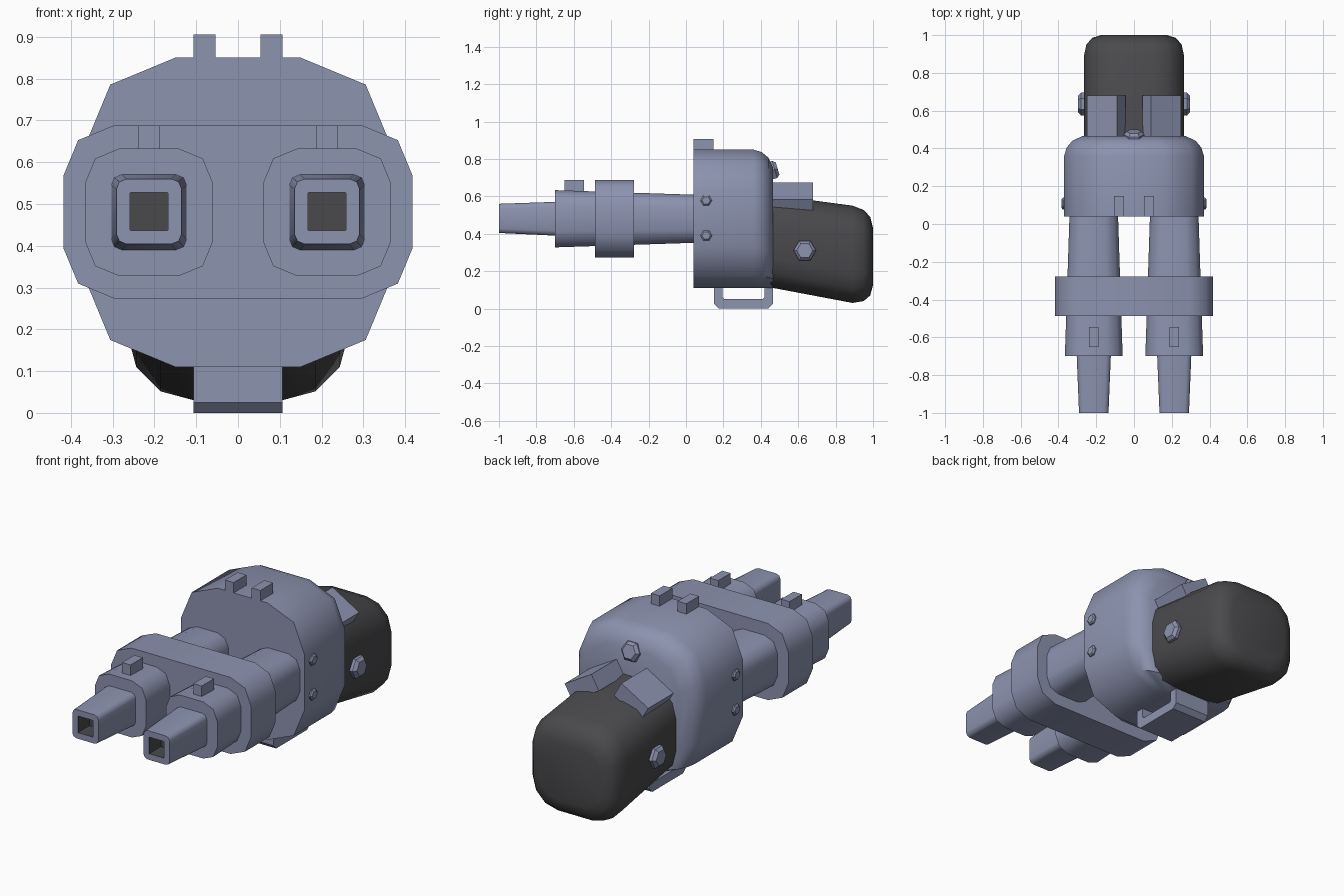
import bpy, bmesh, math
from mathutils import Vector

if "Cube" in bpy.data.objects:
    bpy.data.objects.remove(bpy.data.objects["Cube"])


def material(name, rgb):
    m = bpy.data.materials.new(name)
    m.diffuse_color = (*rgb, 1)
    m.use_nodes = True
    m.node_tree.nodes["Principled BSDF"].inputs["Base Color"].default_value = m.diffuse_color
    return m


STEEL = material("blue_grey_steel", (0.262, 0.292, 0.430))
DARK = material("dark_grip", (0.068, 0.066, 0.071))


def loft(name, rings, mats=(STEEL,), dark_from=None):
    """Skin equal-length rings, cap both ends; bands from dark_from on use the second colour."""
    bm = bmesh.new()
    vs = [[bm.verts.new(p) for p in r] for r in rings]
    n = len(vs[0])
    bm.faces.new(vs[0])
    for b in range(len(vs) - 1):
        for i in range(n):
            j = (i + 1) % n
            f = bm.faces.new((vs[b][i], vs[b][j], vs[b + 1][j], vs[b + 1][i]))
            f.material_index = int(dark_from is not None and b >= dark_from)
    cap = bm.faces.new(vs[-1][::-1])
    cap.material_index = int(dark_from is not None)
    bmesh.ops.recalc_face_normals(bm, faces=bm.faces)
    me = bpy.data.meshes.new(name)
    bm.to_mesh(me)
    bm.free()
    for m in mats:
        me.materials.append(m)
    ob = bpy.data.objects.new(name, me)
    bpy.context.collection.objects.link(ob)
    return ob


def ring(y, cx, cz, hx, hz, r, segs=2):
    """Rounded rectangle in the xz plane at depth y."""
    pts = []
    for q, (sx, sz) in enumerate(((1, 1), (-1, 1), (-1, -1), (1, -1))):
        for k in range(segs + 1):
            a = math.pi / 2 * (q + k / segs)
            pts.append((cx + sx * (hx - r) + r * math.cos(a), y,
                        cz + sz * (hz - r) + r * math.sin(a)))
    return pts


def box(name, x0, x1, y0, y1, z0, z1):
    return loft(name, [[(x0, y, z0), (x1, y, z0), (x1, y, z1), (x0, y, z1)] for y in (y0, y1)])


def bolt(name, centre, axis, r, h):
    """Chamfered hexagonal bolt head standing out along axis."""
    axis = Vector(axis).normalized()
    u = Vector((0, 1, 0)) if abs(axis.x) > 0.5 else Vector((1, 0, 0))
    v = axis.cross(u)
    rings = []
    for rr, d in ((r, -0.03), (r, h * 0.55), (r * 0.72, h)):
        rings.append([Vector(centre) + axis * d + u * rr * math.cos(math.pi / 3 * k)
                      + v * rr * math.sin(math.pi / 3 * k) for k in range(6)])
    return loft(name, rings)


# Main housing: rounded at the back on the top and sides, straight underneath
housing = []
for y, d, r in ((0.04, 0, .22), (0.36, 0, .22), (0.405, .014, .21), (0.44, .043, .195), (0.465, .095, .17)):
    housing.append(ring(y, 0, 0.48 - d / 2, 0.37 - d, 0.37 - d / 2, r))
loft("housing", housing)

# Dark rear grip, sloping down towards the back
grip = []
for y, lo, hi, hx, r in ((0.44, .115, .61, .265, .16), (0.89, .03, .55, .265, .16),
                         (0.95, .04, .527, .252, .15), (0.985, .07, .49, .222, .13),
                         (1.0, .125, .43, .175, .10)):
    grip.append(ring(y, 0, (lo + hi) / 2, hx, (hi - lo) / 2, r, 3))
loft("grip", grip, (DARK,))

# Clamp joining both barrels
loft("barrel_clamp", [ring(y, 0, 0.481, 0.418, 0.207, 0.121) for y in (-0.487, -0.277)])

# Parts repeated on the left and right
for s, side in ((-1, "left"), (1, "right")):
    cx = s * 0.213
    # Barrel widening to the front
    loft("barrel_" + side, [ring(0.06, cx, 0.48, .128, .128, .068),
                            ring(-0.70, cx, 0.48, .153, .153, .083)])
    # Tapered muzzle with a dark square bore
    loft("muzzle_" + side, [ring(-0.68, cx, 0.48, .091, .091, .026),
                            ring(-1.0, cx, 0.482, .078, .078, .024),
                            ring(-1.0, cx, 0.482, .045, .045, .001),
                            ring(-0.90, cx, 0.482, .045, .045, .001)], (STEEL, DARK), 2)
    # Sights on the barrel and the housing
    box("barrel_sight_" + side, cx - .025, cx + .025, -0.65, -0.545, 0.60, 0.688)
    xs = sorted((s * 0.054, s * 0.106))
    box("housing_sight_" + side, *xs, 0.04, 0.148, 0.82, 0.906)
    # Tilted plate hugging the top of the grip
    prof = ((.09, .675), (.25, .582), (.205, .505), (.045, .597))
    loft("grip_plate_" + side, [[(s * x, y, z) for x, z in prof] for y in (0.44, 0.68)])
    # Bolts on the grip and the housing
    bolt("grip_bolt_" + side, (s * 0.262, 0.635, 0.31), (s, 0, 0), 0.06, 0.035)
    for i, z in enumerate((0.39, 0.578)):
        bolt(f"housing_bolt_{side}_{i}", (s * 0.368, 0.108, z), (s, 0, 0), 0.031, 0.016)

# Bolt at the back of the housing
bolt("rear_bolt", (0, 0.455, 0.738), (0, 1, 0.3), 0.055, 0.036)

# Guard loop underneath
guard = ((.15, .13), (.15, .025), (.175, 0), (.44, 0), (.465, .025), (.465, .13),
         (.42, .13), (.42, .06), (.41, .05), (.205, .05), (.195, .06), (.195, .13))
loft("guard", [[(x, y, z) for y, z in guard] for x in (-0.106, 0.106)])

# Smooth rounded forms, sharp edges elsewhere
bpy.ops.object.select_all(action='SELECT')
bpy.context.view_layer.objects.active = bpy.data.objects["housing"]
bpy.ops.object.shade_smooth_by_angle(angle=math.radians(47))
for ob in bpy.data.objects:
    if "bolt" in ob.name or ob.name == "guard":
        for p in ob.data.polygons:
            p.use_smooth = False
